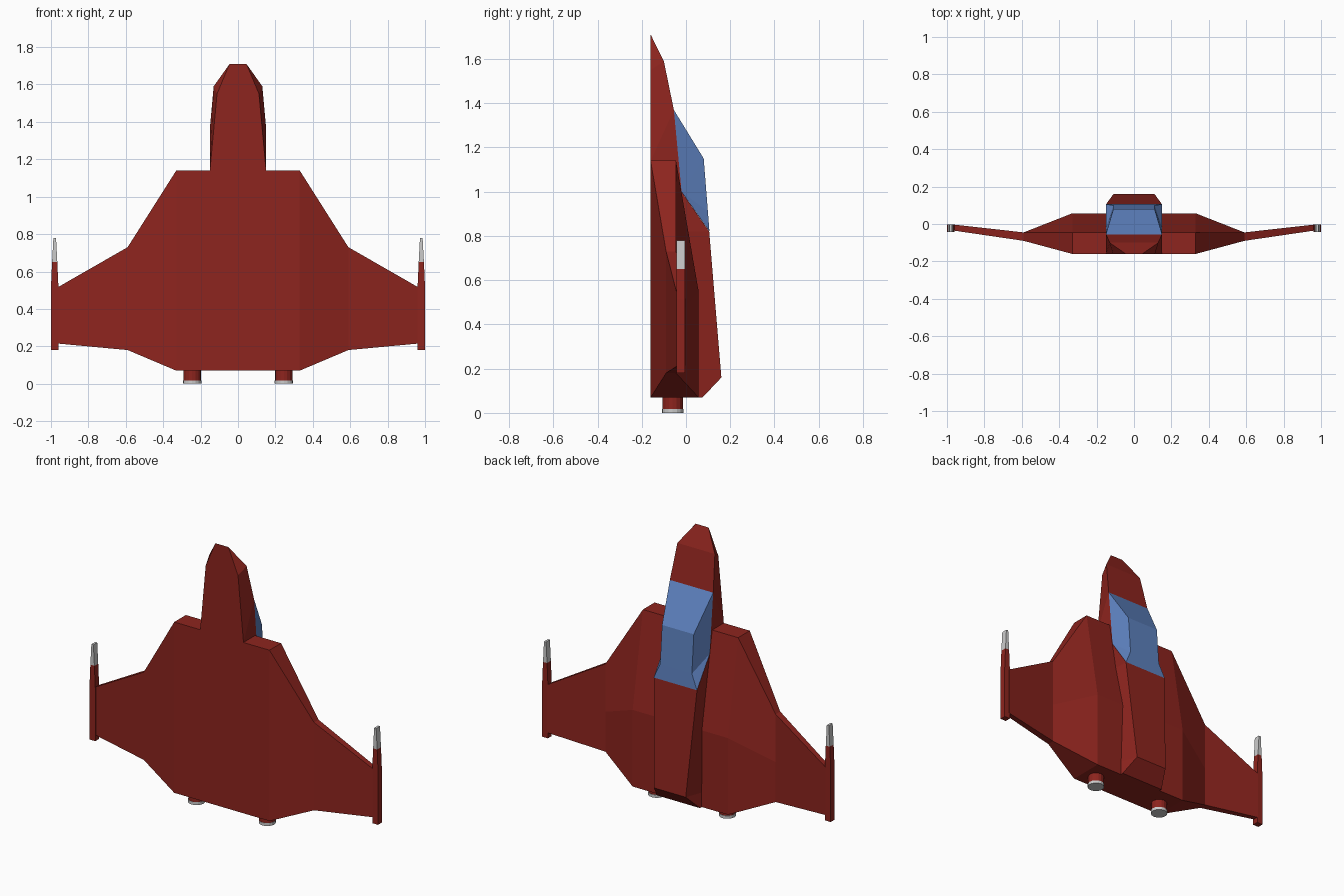
import bpy, bmesh
from mathutils import Matrix

if "Cube" in bpy.data.objects:
    bpy.data.objects.remove(bpy.data.objects["Cube"])


def material(name, color):
    m = bpy.data.materials.new(name)
    m.diffuse_color = color
    m.use_nodes = True
    m.node_tree.nodes["Principled BSDF"].inputs["Base Color"].default_value = m.diffuse_color
    return m


RED = material("red_paint", (0.27, 0.018, 0.013, 1))
BLUE = material("blue_glass", (0.11, 0.22, 0.52, 1))


def finish(name, bm, mat=None):
    bmesh.ops.recalc_face_normals(bm, faces=bm.faces)
    me = bpy.data.meshes.new(name)
    bm.to_mesh(me)
    bm.free()
    if mat:
        me.materials.append(mat)
    ob = bpy.data.objects.new(name, me)
    bpy.context.collection.objects.link(ob)
    return ob


def loft(name, rings, mat=None):
    """Skin a list of closed rings and cap both ends."""
    bm = bmesh.new()
    vs = [[bm.verts.new(p) for p in r] for r in rings]
    n = len(rings[0])
    for a, b in zip(vs, vs[1:]):
        for i in range(n):
            j = (i + 1) % n
            bm.faces.new((a[i], a[j], b[j], b[i]))
    bm.faces.new(vs[0])
    bm.faces.new(vs[-1])
    return finish(name, bm, mat)


# Winged hull: y-z sections at the centre edge, wing root and wing tip
half = [
    (0.33, [(-.16, 1.14), (-.045, 1.14), (.057, .55), (.057, .07), (-.16, .07)]),
    (0.59, [(-.09, .73), (-.045, .73), (-.045, .43), (-.045, .18), (-.09, .18)]),
    (0.965, [(-.035, .515), (-.003, .515), (-.003, .37), (-.003, .215), (-.035, .215)]),
]
sections = [(-x, s) for x, s in reversed(half)] + half
loft("winged_hull", [[(x, y, z) for y, z in s] for x, s in sections], RED)

# Nose and spine: stations of base (half width, y, z) and top (half width, y, z)
stations = [
    ((.045, -.16, 1.71), (.048, -.157, 1.705)),
    ((.112, -.16, 1.55), (.13, -.10, 1.59)),
    ((.15, -.16, 1.14), (.15, -.055, 1.37)),
    ((.15, -.10, 1.00), (.15, -.02, 1.00)),
    ((.15, -.01, .82), (.15, .105, .82)),
    ((.15, .05, .16), (.11, .16, .16)),
    ((.15, .05, .07), (.15, .075, .07)),
]
loft("nose_and_spine",
     [[(-b[0], b[1], b[2]), (b[0], b[1], b[2]), (t[0], t[1], t[2]), (-t[0], t[1], t[2])]
      for b, t in stations], RED)

# Canopy: front edge, crest, rear crest, rear edge, plus a side base point
profile = [(.15, -.055, 1.37), (.11, .08, 1.15), (.11, .099, .91), (.15, .106, .82)]
bm = bmesh.new()
right = [bm.verts.new(p) for p in profile]
left = [bm.verts.new((-x, y, z)) for x, y, z in profile]
base = [bm.verts.new((s * .15, -.02, 1.0)) for s in (1, -1)]
for i in range(3):
    bm.faces.new((right[i], right[i + 1], left[i + 1], left[i]))
    for side, b in ((right, base[0]), (left, base[1])):
        bm.faces.new((side[i], side[i + 1], b))
bm.faces.new((right[0], left[0], base[1], base[0]))
bm.faces.new((right[3], left[3], base[1], base[0]))
finish("canopy", bm, BLUE)


def cylinder(name, x, z0, z1, r, mat=None):
    bm = bmesh.new()
    bmesh.ops.create_cone(bm, cap_ends=True, segments=16, radius1=r, radius2=r,
                          depth=z1 - z0,
                          matrix=Matrix.Translation((x, -.06, (z0 + z1) / 2)))
    return finish(name, bm, mat)


def bar_ring(x, w, z):
    return [(x - w, -.042, z), (x + w, -.042, z), (x + w, -.004, z), (x - w, -.004, z)]


for s, tag in ((-1, "left"), (1, "right")):
    # Wing tip pod with a tapering grey gun barrel
    x = s * .98
    loft("wing_tip_pod_" + tag,
         [bar_ring(x, w, z) for w, z in ((.02, .18), (.02, .515), (.014, .65))], RED)
    loft("gun_barrel_" + tag, [bar_ring(x, .014, .65), bar_ring(x, .007, .78)])
    # Engine housing and grey nozzle
    cylinder("engine_" + tag, s * .245, .018, .09, .047, RED)
    cylinder("nozzle_" + tag, s * .245, 0, .018, .049)
